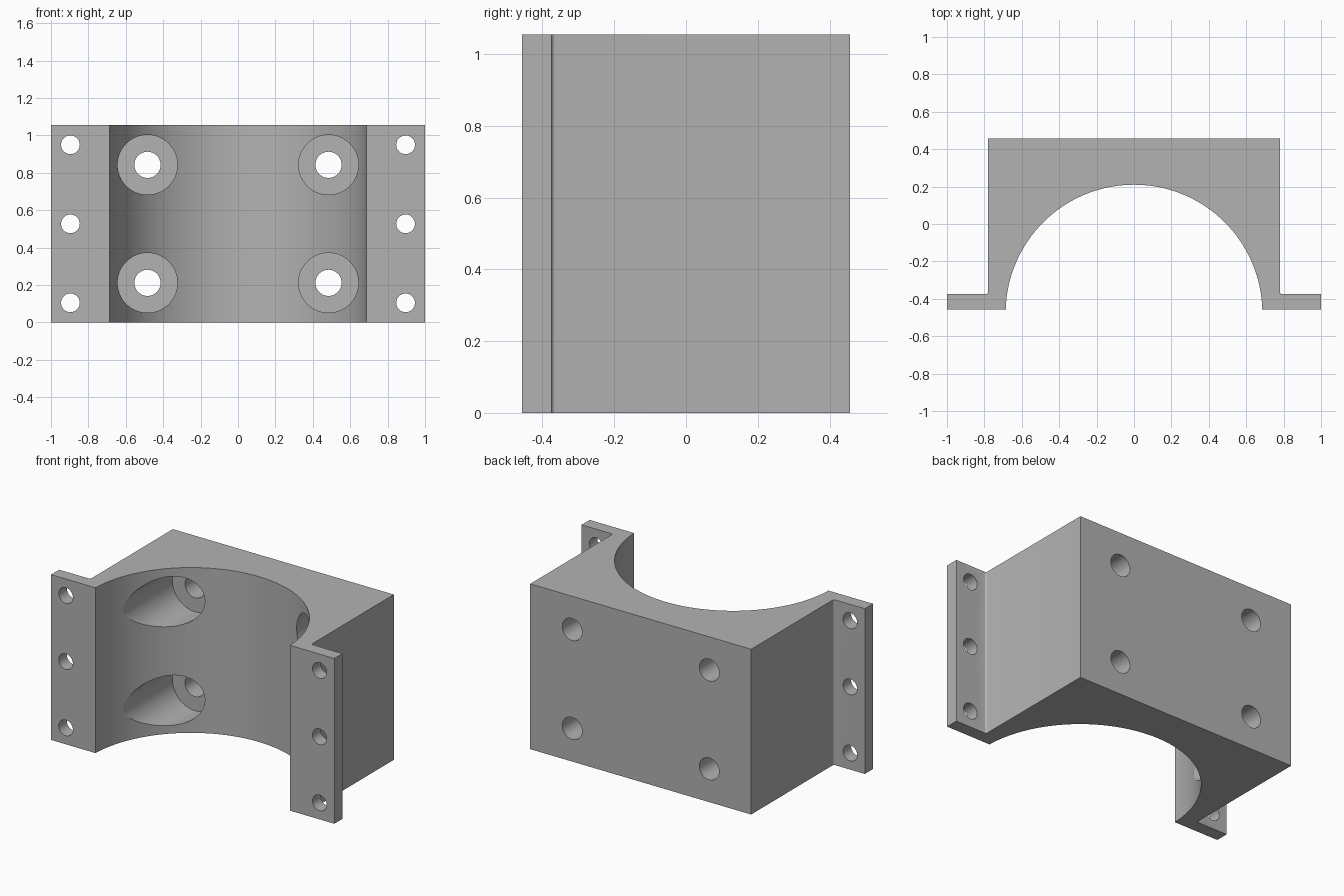
import bpy, bmesh
from math import sin, cos, pi, radians, asin
from mathutils import Matrix, Vector

if "Cube" in bpy.data.objects:
    bpy.data.objects.remove(bpy.data.objects["Cube"])

HEIGHT = 1.055
FRONT, BACK = -0.457, 0.457
FLANGE_BACK = -0.375
BODY_X = 0.78
BORE_R, BORE_Y = 0.686, -0.476
FILLET = 0.012

grey = bpy.data.materials.new("plain grey")
grey.use_nodes = True
colour = (0.448, 0.448, 0.448, 1)
grey.diffuse_color = colour
grey.node_tree.nodes["Principled BSDF"].inputs["Base Color"].default_value = colour


def make_object(name, bm):
    bmesh.ops.recalc_face_normals(bm, faces=bm.faces)
    mesh = bpy.data.meshes.new(name)
    bm.to_mesh(mesh)
    bm.free()
    mesh.materials.append(grey)
    obj = bpy.data.objects.new(name, mesh)
    bpy.context.scene.collection.objects.link(obj)
    return obj


def cylinder_y(name, x, z, radius, y0, y1, segments=48):
    bm = bmesh.new()
    place = Matrix.Translation((x, (y0 + y1) / 2, z)) @ Matrix.Rotation(pi / 2, 4, "X")
    bmesh.ops.create_cone(bm, cap_ends=True, segments=segments, radius1=radius,
                          radius2=radius, depth=y1 - y0, matrix=place)
    return make_object(name, bm)


# Saddle block profile: half bore, flanges with small root fillets, square back
start = asin((FRONT - BORE_Y) / BORE_R)
steps = 96
angles = [start + (pi - 2 * start) * i / steps for i in range(steps + 1)]
profile = [(BORE_R * cos(a), BORE_Y + BORE_R * sin(a)) for a in angles]
fillet = [(BODY_X + FILLET * (1 - cos(a)), FLANGE_BACK + FILLET * (1 - sin(a)))
          for a in (i * pi / 8 for i in range(5))]
right_side = [(1, FRONT), (1, FLANGE_BACK)] + fillet[::-1] + [(BODY_X, BACK)]
profile += [(-x, y) for x, y in right_side] + right_side[::-1]

bm = bmesh.new()
face = bm.faces.new([bm.verts.new((x, y, 0)) for x, y in profile])
result = bmesh.ops.extrude_face_region(bm, geom=[face])
top = [v for v in result["geom"] if isinstance(v, bmesh.types.BMVert)]
bmesh.ops.translate(bm, verts=top, vec=Vector((0, 0, HEIGHT)))
block = make_object("saddle_block", bm)

# Cutters: counterbored bolt holes in the block, plain holes in the flanges
cutters = []
for side in (-1, 1):
    for z in (0.212, 0.843):
        cutters.append(cylinder_y("counterbore_cutter", side * 0.484, z, 0.16, -0.7, 0.257, 64))
        cutters.append(cylinder_y("bolt_hole_cutter", side * 0.484, z, 0.07, 0.1, 0.6))
    for z in (0.105, 0.5275, 0.95):
        cutters.append(cylinder_y("flange_hole_cutter", side * 0.896, z, 0.05, -0.6, -0.2))

for cutter in cutters:
    cutter.hide_render = True
    mod = block.modifiers.new(cutter.name, "BOOLEAN")
    mod.operation = "DIFFERENCE"
    mod.solver = "EXACT"
    mod.object = cutter

# Bake the cuts and remove the cutters
depsgraph = bpy.context.evaluated_depsgraph_get()
cut_mesh = bpy.data.meshes.new_from_object(block.evaluated_get(depsgraph))
block.modifiers.clear()
block.data = cut_mesh
cut_mesh.materials.clear()
cut_mesh.materials.append(grey)
for poly in cut_mesh.polygons:
    poly.material_index = 0
for cutter in cutters:
    bpy.data.objects.remove(cutter)

# Smooth the curved walls, keep every edge crisp
bpy.ops.object.select_all(action="DESELECT")
block.select_set(True)
bpy.context.view_layer.objects.active = block
bpy.ops.object.shade_smooth_by_angle(angle=radians(12))
